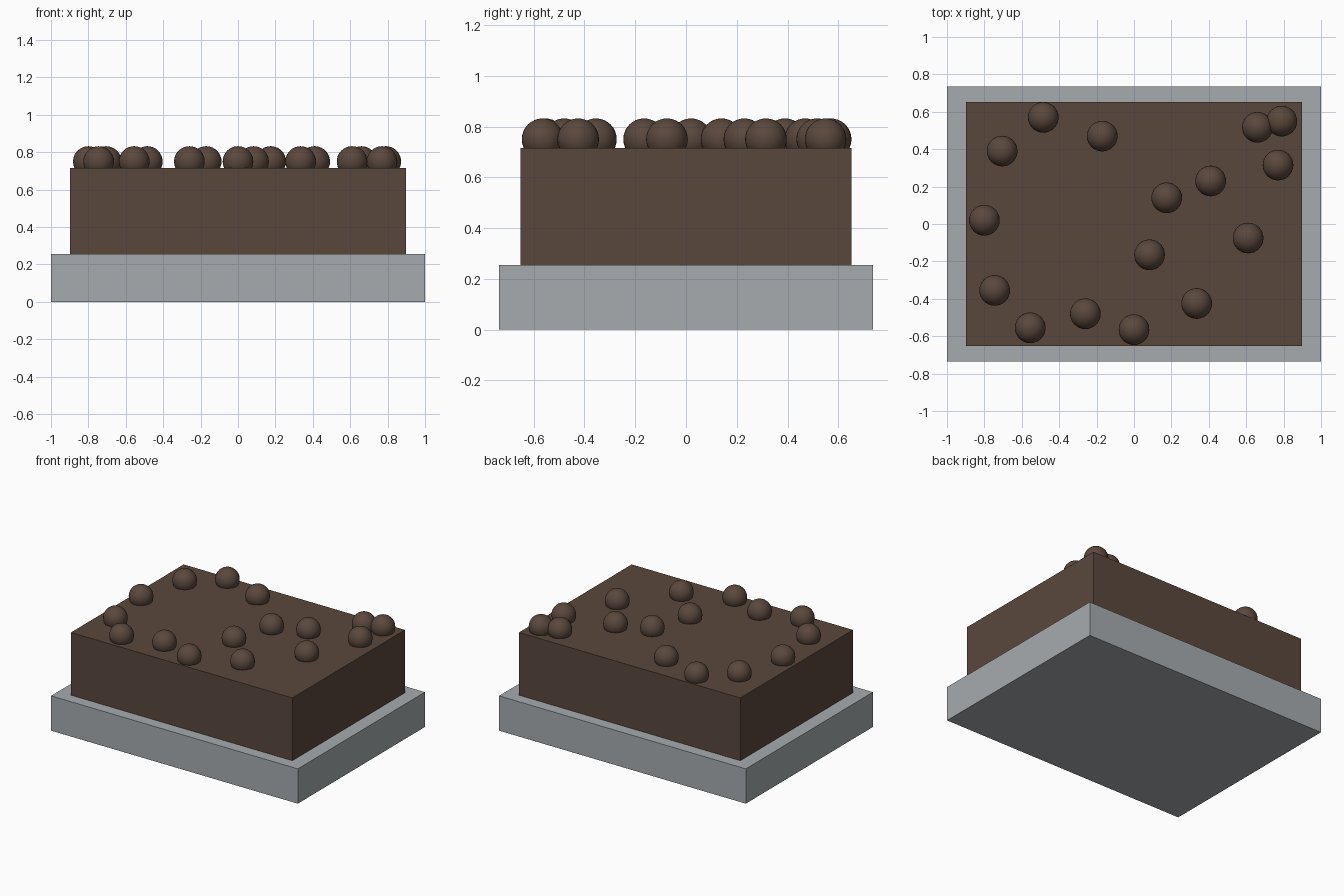
import bpy

if "Cube" in bpy.data.objects:
    bpy.data.objects.remove(bpy.data.objects["Cube"], do_unlink=True)


def material(name, rgb):
    mat = bpy.data.materials.new(name)
    mat.use_nodes = True
    mat.diffuse_color = (*rgb, 1)
    mat.node_tree.nodes["Principled BSDF"].inputs["Base Color"].default_value = (*rgb, 1)
    return mat


def block(name, width, depth, bottom, top, mat):
    bpy.ops.mesh.primitive_cube_add(size=1, location=(0, 0, (bottom + top) / 2))
    obj = bpy.context.object
    obj.name = name
    obj.scale = (width, depth, top - bottom)
    bpy.ops.object.transform_apply(location=False, rotation=False, scale=True)
    obj.data.materials.append(mat)
    return obj


grey = material("pale_grey", (0.38, 0.41, 0.425))
brown = material("dark_brown", (0.102, 0.064, 0.046))

# Tray and the block of soil resting on it
TRAY_TOP, SOIL_TOP = 0.255, 0.715
block("tray", 2.0, 1.472, 0, TRAY_TOP, grey)
block("soil_block", 1.794, 1.304, TRAY_TOP, SOIL_TOP, brown)

# Round clods scattered over the top, sunk a little below the surface
CLOD_RADIUS = 0.082
clods = [
    (-0.485, 0.57), (-0.17, 0.47), (-0.705, 0.39), (-0.80, 0.02),
    (-0.745, -0.355), (-0.555, -0.555), (-0.26, -0.48), (0.0, -0.565),
    (0.335, -0.425), (0.083, -0.165), (0.175, 0.14), (0.41, 0.23),
    (0.61, -0.075), (0.77, 0.315), (0.66, 0.517), (0.79, 0.55),
]
for i, (x, y) in enumerate(clods, 1):
    bpy.ops.mesh.primitive_uv_sphere_add(
        segments=32, ring_count=16, radius=CLOD_RADIUS, location=(x, y, 0.75))
    clod = bpy.context.object
    clod.name = f"soil_clod_{i}"
    clod.data.materials.append(brown)
    bpy.ops.object.shade_smooth()
